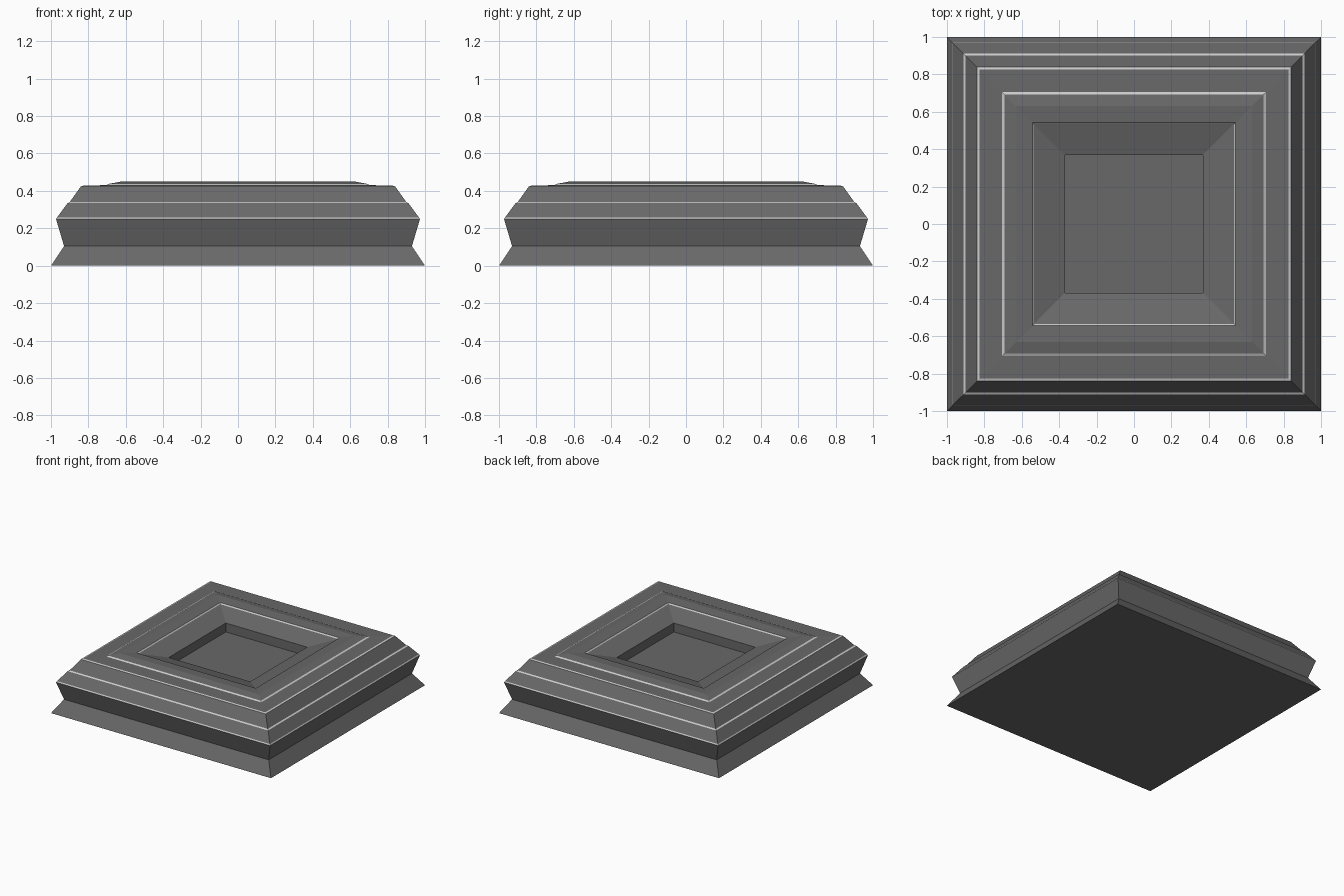
import bpy, bmesh

if "Cube" in bpy.data.objects:
    bpy.data.objects.remove(bpy.data.objects["Cube"])

def material(name, v):
    m = bpy.data.materials.new(name)
    m.diffuse_color = (v, v, v, 1)
    m.use_nodes = True
    m.node_tree.nodes["Principled BSDF"].inputs["Base Color"].default_value = m.diffuse_color
    return m

dark = material("dark_stone", 0.14)
light = material("light_trim", 0.6)

# Square profile from the foot, over the rim, down into the basin:
# (half width, height, material of the band that ends here)
profile = [
    (1.00, 0.000, 0), (0.93, 0.105, 0),      # flared foot
    (0.973, 0.250, 0), (0.967, 0.259, 1),    # waist and lower trim
    (0.911, 0.334, 0), (0.900, 0.340, 1),    # lower slope and middle trim
    (0.840, 0.424, 0), (0.826, 0.428, 1),    # upper slope and upper trim
    (0.705, 0.431, 0), (0.693, 0.437, 1),    # flat border and outer ring trim
    (0.630, 0.449, 0), (0.542, 0.442, 0),    # raised ring
    (0.534, 0.433, 1),                       # inner ring trim
    (0.37, 0.385, 0), (0.37, 0.312, 0),      # sloped dish and basin wall
]

bm = bmesh.new()
signs = [(-1, -1), (1, -1), (1, 1), (-1, 1)]
rings = [[bm.verts.new((sx * h, sy * h, z)) for sx, sy in signs] for h, z, _ in profile]
for i in range(1, len(rings)):
    a, b = rings[i - 1], rings[i]
    for k in range(4):
        n = (k + 1) % 4
        f = bm.faces.new((a[k], a[n], b[n], b[k]))
        f.material_index = profile[i][2]
# Underside and basin floor
bm.faces.new(rings[0][::-1])
bm.faces.new(rings[-1])
bmesh.ops.recalc_face_normals(bm, faces=bm.faces)

mesh = bpy.data.meshes.new("square_plinth")
bm.to_mesh(mesh)
bm.free()
mesh.materials.append(dark)
mesh.materials.append(light)
plinth = bpy.data.objects.new("square_plinth", mesh)
bpy.context.collection.objects.link(plinth)
